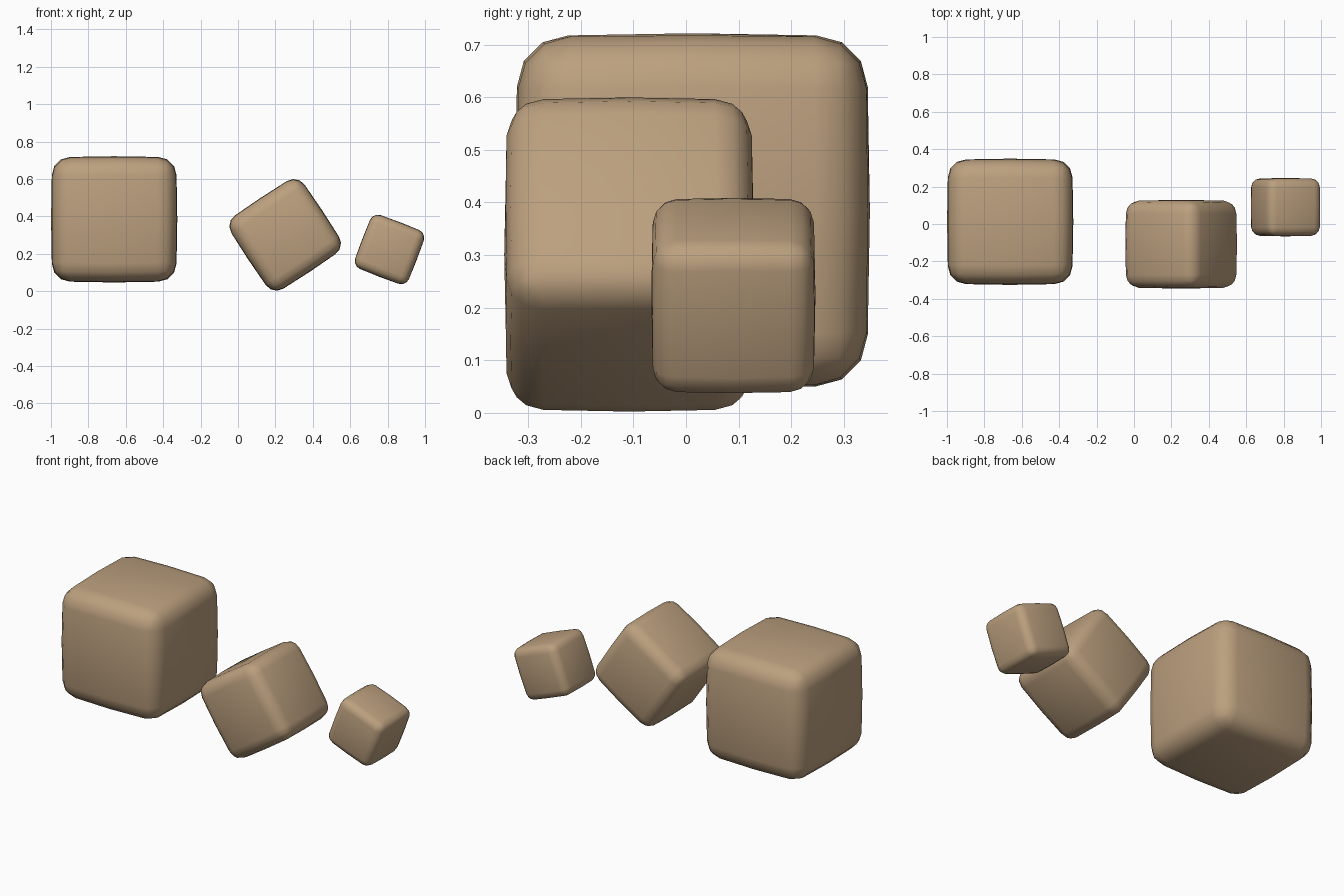
import bpy, bmesh
from math import radians

# Remove the default cube
default = bpy.data.objects.get("Cube")
if default:
    bpy.data.objects.remove(default, do_unlink=True)

# Tan stone material
tan = bpy.data.materials.new("tan")
tan.use_nodes = True
COLOR = (0.50, 0.35, 0.21, 1)
tan.diffuse_color = COLOR
tan.node_tree.nodes["Principled BSDF"].inputs["Base Color"].default_value = COLOR


def block(name, size, location, tilt):
    """Softly bulging cube with rounded edges, tilted about y."""
    bm = bmesh.new()
    bmesh.ops.create_cube(bm, size=1)
    bmesh.ops.subdivide_edges(bm, edges=bm.edges[:], cuts=1, use_grid_fill=True)

    # Pull the corners in and leave the face centres proud
    for v in bm.verts:
        outer = sum(abs(c) > 0.4 for c in v.co)
        v.co *= (1, 0.988, 0.972)[outer - 1]

    # Round the twelve cube edges
    sharp = [e for e in bm.edges if e.calc_face_angle() > radians(45)]
    bmesh.ops.bevel(bm, geom=sharp, offset=0.145, offset_type='OFFSET',
                    segments=3, profile=0.5, affect='EDGES')
    for f in bm.faces:
        f.smooth = True

    mesh = bpy.data.meshes.new(name)
    bm.to_mesh(mesh)
    bm.free()
    mesh.materials.append(tan)
    obj = bpy.data.objects.new(name, mesh)
    obj.scale = (size,) * 3
    obj.location = location
    obj.rotation_euler.y = radians(tilt)
    bpy.context.collection.objects.link(obj)


# Three blocks from large to small
block("large_block", 0.675, (-0.662, 0.012, 0.384), 0)
block("medium_block", 0.475, (0.252, -0.108, 0.301), -33.5)
block("small_block", 0.312, (0.81, 0.09, 0.223), 21)
